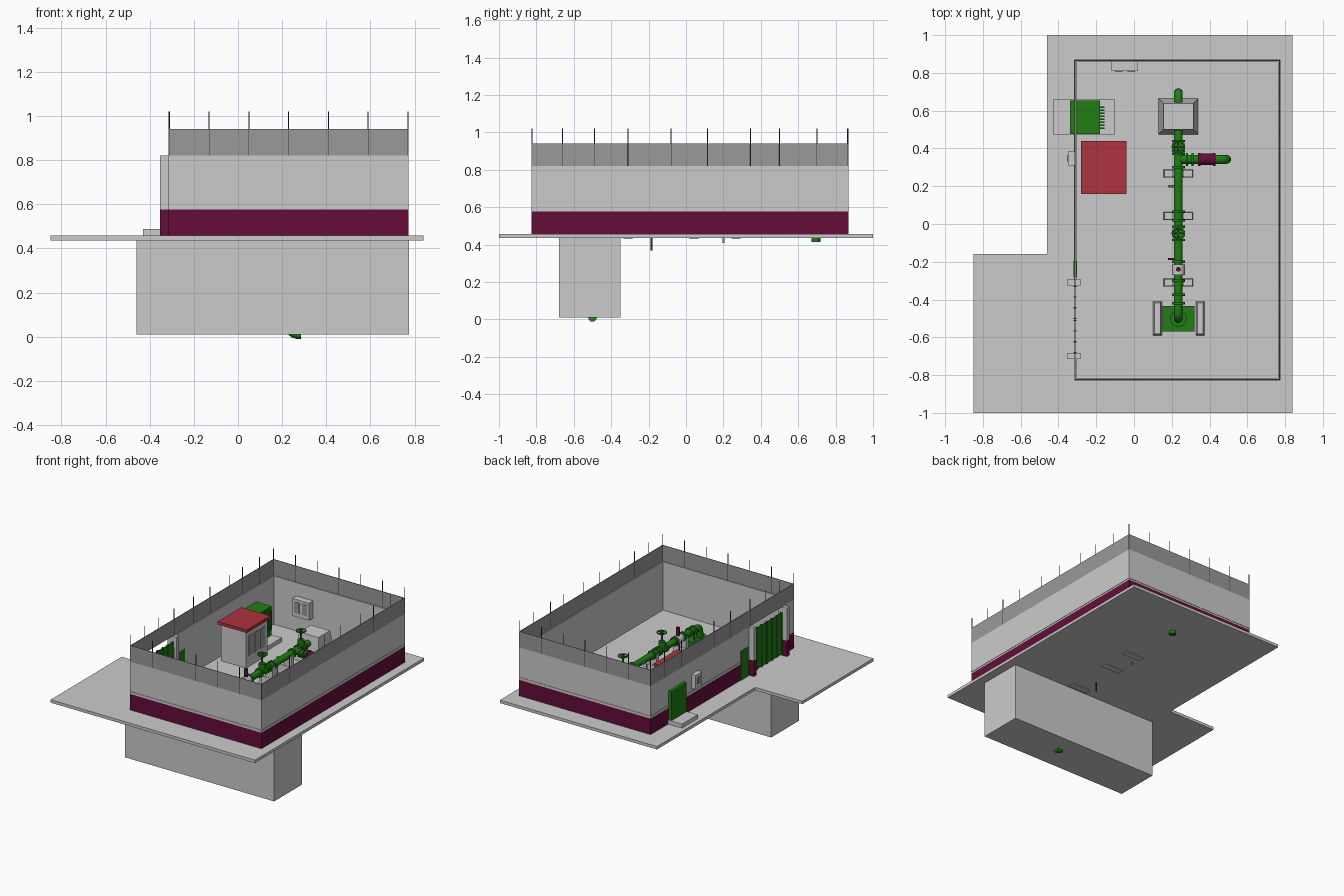
import bpy, bmesh, math
from mathutils import Vector

cube = bpy.data.objects.get("Cube")
if cube:
    bpy.data.objects.remove(cube, do_unlink=True)


def material(name, r, g, b):
    m = bpy.data.materials.new(name)
    m.use_nodes = True
    m.diffuse_color = (r, g, b, 1)
    m.node_tree.nodes["Principled BSDF"].inputs["Base Color"].default_value = (r, g, b, 1)
    return m


CONCRETE = material("pale concrete", 0.60, 0.60, 0.60)
MESH = material("fence grey", 0.32, 0.32, 0.32)
MAROON = material("maroon", 0.13, 0.004, 0.042)
GREEN = material("pipe green", 0.014, 0.21, 0.007)
RED = material("roof red", 0.42, 0.033, 0.05)
DARK = material("dark metal", 0.05, 0.05, 0.05)


def add(name, bm, *mats):
    me = bpy.data.meshes.new(name)
    bm.to_mesh(me)
    bm.free()
    for m in mats:
        me.materials.append(m)
    ob = bpy.data.objects.new(name, me)
    bpy.context.collection.objects.link(ob)
    return ob


def box(name, x, y, z, mat, taper=0.0):
    """Box from (low, high) ranges; taper pulls the top inwards."""
    bm = bmesh.new()
    bmesh.ops.create_cube(bm, size=1)
    for v in bm.verts:
        inset = taper if v.co.z > 0 else 0
        sx, sy = math.copysign(1, v.co.x), math.copysign(1, v.co.y)
        v.co = (x[v.co.x > 0] - sx * inset, y[v.co.y > 0] - sy * inset, z[v.co.z > 0])
    return add(name, bm, mat)


def tube(name, pts, r, mat, bend=0.04):
    """Round pipe along a path whose inner corners become elbows."""
    pts = [Vector(p) for p in pts]
    path = [pts[0]]
    for a, b, c in zip(pts, pts[1:], pts[2:]):
        p, q = b + (a - b).normalized() * bend, b + (c - b).normalized() * bend
        for i in range(7):
            t = i / 6
            path.append(p * (1 - t) ** 2 + b * 2 * t * (1 - t) + q * t * t)
    path.append(pts[-1])
    cu = bpy.data.curves.new(name, "CURVE")
    cu.dimensions = "3D"
    cu.bevel_depth, cu.bevel_resolution, cu.use_fill_caps = r, 3, True
    sp = cu.splines.new("POLY")
    sp.points.add(len(path) - 1)
    for s, p in zip(sp.points, path):
        s.co = (*p, 1)
    tmp = bpy.data.objects.new(name + "_path", cu)
    bpy.context.collection.objects.link(tmp)
    me = bpy.data.meshes.new_from_object(tmp.evaluated_get(bpy.context.evaluated_depsgraph_get()))
    bpy.data.objects.remove(tmp, do_unlink=True)
    me.materials.clear()
    me.materials.append(mat)
    ob = bpy.data.objects.new(name, me)
    bpy.context.collection.objects.link(ob)
    bpy.ops.object.select_all(action="DESELECT")
    ob.select_set(True)
    bpy.context.view_layer.objects.active = ob
    bpy.ops.object.shade_smooth_by_angle(angle=math.radians(40))
    return ob


# L-shaped ground slab and the sunken chamber
FLOOR, SLAB_BASE = 0.458, 0.436
bm = bmesh.new()
outline = [(-0.85, -1), (0.84, -1), (0.84, 1), (-0.46, 1), (-0.46, -0.16), (-0.85, -0.16)]
base = bm.faces.new([bm.verts.new((x, y, SLAB_BASE)) for x, y in outline])
top = bmesh.ops.extrude_face_region(bm, geom=[base])
bmesh.ops.translate(bm, vec=(0, 0, FLOOR - SLAB_BASE), verts=[g for g in top["geom"] if isinstance(g, bmesh.types.BMVert)])
bmesh.ops.recalc_face_normals(bm, faces=bm.faces)
add("ground_slab", bm, CONCRETE)
box("sunken_chamber", (-0.46, 0.775), (-0.68, -0.35), (0.01, SLAB_BASE), CONCRETE)

# Perimeter walls: painted plinth on outside faces only, pale wall above
X0, X1, Y0, Y1, T = -0.315, 0.772, -0.825, 0.868, 0.01
PLINTH, WALL, FENCE, POST = 0.577, 0.82, 0.94, 1.02


def wall(name, x, y):
    low = box(name + "_plinth", x, y, (FLOOR, PLINTH), CONCRETE)
    low.data.materials.append(MAROON)
    for f in low.data.polygons:
        c = f.center
        if min(abs(c.x - X0), abs(c.x - X1), abs(c.y - Y0), abs(c.y - Y1)) < 0.001:
            f.material_index = 1
    box(name + "_upper", x, y, (PLINTH, WALL), CONCRETE)


wall("front_wall", (X0, X1), (Y0, Y0 + T))
wall("back_wall", (X0, X1), (Y1 - T, Y1))
wall("left_wall", (X1 - T, X1), (Y0 + T, Y1 - T))
wall("right_wall_short", (X0, X0 + T), (Y0 + T, -0.70))
wall("right_wall_long", (X0, X0 + T), (-0.31, Y1 - T))

# Thin ledge above the plinth
for name, x, y in [("front", (X0, X1), (Y0 - 0.003, Y0)), ("back", (X0, X1), (Y1, Y1 + 0.003)),
                   ("left", (X1, X1 + 0.003), (Y0, Y1)), ("right", (X0 - 0.003, X0), (-0.31, Y1))]:
    box(name + "_ledge", x, y, (0.588, 0.597), CONCRETE)

# Fence panels and posts on top of the walls
for i, y in enumerate((Y0, Y1 - 0.004)):
    box(f"cross_fence_{i}", (X0, X1), (y, y + 0.004), (WALL, FENCE), MESH)
    for k in range(7):
        px = X0 + 0.004 + k * 0.18
        tube("fence_post", [(px, y + 0.002, WALL), (px, y + 0.002, POST)], 0.0025, DARK)
for i, x in enumerate((X0, X1 - 0.004)):
    box(f"side_fence_{i}", (x, x + 0.004), (Y0, Y1), (WALL, FENCE), MESH)
    for py in (-0.66, -0.49, -0.31, -0.08, 0.115, 0.345, 0.5, 0.7, Y1 - 0.004):
        tube("fence_post", [(x + 0.002, py, WALL), (x + 0.002, py, POST)], 0.0025, DARK)

# Gate pillars, double gate and side door
for y in (-0.31, -0.70):
    box("gate_pillar_base", (-0.354, -0.28), (y - 0.015, y + 0.015), (FLOOR, PLINTH), MAROON)
    box("gate_pillar", (-0.354, -0.28), (y - 0.015, y + 0.015), (PLINTH, WALL), CONCRETE)
for k in range(2):
    y = -0.683 + k * 0.18
    box("gate_leaf", (X0, X0 + 0.006), (y, y + 0.175), (0.468, 0.775), GREEN)
    for j in range(4):
        yb = y + j * 0.0565
        box("gate_bar", (X0 - 0.004, X0 + 0.01), (yb, yb + 0.006), (0.465, 0.78), GREEN)
box("side_door", (X0 - 0.004, X0 + T + 0.004), (-0.28, -0.195), (FLOOR, 0.675), GREEN)

# Electrical cabinet on its landing, with cooling fins
box("cabinet_landing", (-0.43, -0.10), (0.475, 0.66), (FLOOR, 0.488), CONCRETE)
box("cabinet", (-0.34, -0.18), (0.477, 0.655), (0.488, 0.705), GREEN)
for k in range(8):
    y = 0.503 + k * 0.016
    box("cabinet_fin", (-0.18, -0.155), (y, y + 0.008), (0.55, 0.69), GREEN)

# Control hut with a red roof and louvres
box("control_hut", (-0.265, -0.055), (0.175, 0.425), (FLOOR, 0.73), CONCRETE)
box("hut_roof", (-0.28, -0.04), (0.16, 0.44), (0.73, 0.752), RED)
for k in range(3):
    y = 0.20 + k * 0.07
    box("hut_louvre", (-0.055, -0.05), (y, y + 0.05), (0.54, 0.69), MESH)

# Wall boxes
box("indoor_panel", (-0.12, 0.02), (0.81, Y1 - T), (0.59, 0.72), CONCRETE)
for x in (-0.10, -0.035):
    box("panel_window", (x, x + 0.04), (0.806, 0.81), (0.62, 0.70), MESH)
box("outdoor_meter", (-0.35, X0), (0.31, 0.385), (0.62, 0.725), CONCRETE)
box("meter_window", (-0.354, -0.35), (0.33, 0.365), (0.65, 0.70), MESH)

# Main pipe: rises from the chamber, runs back and drops through the slab
PX, PZ = 0.235, 0.60
tube("main_pipe", [(PX + 0.05, -0.5, 0.012), (PX, -0.5, 0.012), (PX, -0.5, PZ),
                   (PX, 0.695, PZ), (PX, 0.695, 0.415)], 0.024, GREEN, 0.045)
for y in (-0.42, -0.375, -0.30, -0.20, -0.085, -0.015, 0.02, 0.065, 0.30, 0.37, 0.385, 0.44):
    tube("pipe_flange", [(PX, y - 0.006, PZ), (PX, y + 0.006, PZ)], 0.035, GREEN)
tube("meter_collar", [(PX, -0.27, PZ), (PX, -0.215, PZ)], 0.034, CONCRETE)
tube("air_valve", [(PX, -0.24, PZ), (PX, -0.24, 0.69)], 0.013, MAROON)

# Side branch with a maroon check valve
BY = 0.342
tube("branch_pipe", [(PX, BY, PZ), (0.49, BY, PZ), (0.49, BY, FLOOR)], 0.024, GREEN)
tube("check_valve", [(0.34, BY, PZ), (0.43, BY, PZ)], 0.03, MAROON)
for x, m in ((0.28, GREEN), (0.31, GREEN), (0.345, MAROON), (0.425, MAROON)):
    tube("branch_flange", [(x - 0.006, BY, PZ), (x + 0.006, BY, PZ)], 0.035, m)

# Gate valves with handwheels
for y in (-0.05, 0.41):
    tube("valve_body", [(PX, y, PZ), (PX, y, 0.66)], 0.024, GREEN)
    tube("valve_stem", [(PX, y, 0.66), (PX, y, 0.735)], 0.007, GREEN)
    bpy.ops.mesh.primitive_torus_add(location=(PX, y, 0.725), major_radius=0.031, minor_radius=0.005,
                                     major_segments=24, minor_segments=8)
    wheel = bpy.context.object
    wheel.name = "handwheel"
    wheel.data.materials.append(GREEN)
    bpy.ops.object.shade_smooth()
    for dx, dy in ((0.03, 0), (0, 0.03)):
        tube("wheel_spoke", [(PX - dx, y - dy, 0.725), (PX + dx, y + dy, 0.725)], 0.004, GREEN)

# Small drain and gauge lines beside the main pipe
for y, low in ((-0.185, 0.37), (0.2, 0.41)):
    tube("drain_line", [(PX, y, PZ), (0.185, y, PZ), (0.185, y, low)], 0.006, MAROON if y < 0 else MESH, 0.01)

# Pipe saddles, thrust block and pump base
for y in (-0.31, 0.042, 0.267):
    box("saddle_foot", (0.155, 0.315), (y - 0.024, y + 0.024), (0.43, 0.52), CONCRETE, 0.006)
    box("saddle_post", (0.205, 0.265), (y - 0.015, y + 0.015), (0.52, PZ), CONCRETE)
box("thrust_block", (0.13, 0.34), (0.475, 0.665), (FLOOR, 0.66), CONCRETE, 0.026)
box("pump_plate", (0.15, 0.32), (-0.57, -0.435), (FLOOR, 0.50), GREEN)
for x in (0.10, 0.327):
    box("pump_plinth", (x, x + 0.047), (-0.59, -0.41), (FLOOR, 0.51), CONCRETE, 0.008)
tube("pump_head", [(PX, -0.5, 0.50), (PX, -0.5, 0.53)], 0.045, GREEN)
